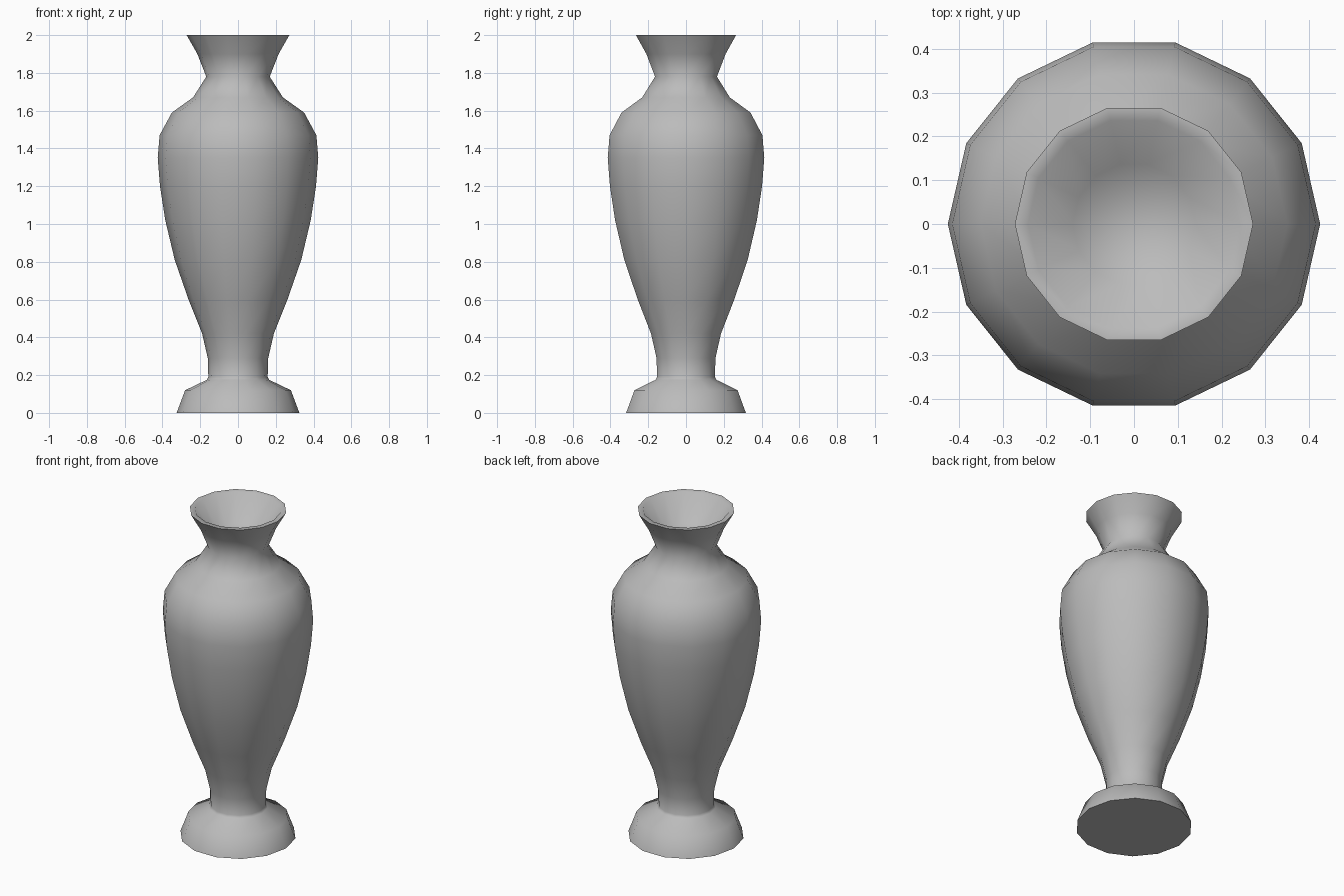
import bpy
import bmesh
from math import cos, sin, tau, radians

SIDES = 14

cube = bpy.data.objects.get("Cube")
if cube:
    bpy.data.objects.remove(cube)

# One plain grey glaze
glaze = bpy.data.materials.new("grey_glaze")
glaze.use_nodes = True
grey = (0.5, 0.5, 0.5, 1)
glaze.diffuse_color = grey
glaze.node_tree.nodes["Principled BSDF"].inputs["Base Color"].default_value = grey

# Radius and height, from the foot up to the rim and down into the mouth
foot = [(0.325, 0), (0.28, 0.12), (0.165, 0.175)]
stem = [(0.157, 0.19), (0.16, 0.29), (0.19, 0.42)]
body = [(0.262, 0.6), (0.335, 0.81), (0.385, 1.02), (0.413, 1.2), (0.425, 1.35)]
shoulder = [(0.415, 1.47), (0.35, 1.59), (0.238, 1.67)]
neck = [(0.168, 1.78), (0.215, 1.9), (0.272, 2)]
mouth = [(0.242, 2), (0.14, 1.85)]


def lathe(name, profile):
    """Spin a profile around z, closing both ends with flat caps."""
    bm = bmesh.new()
    rings = [[bm.verts.new((r * cos(tau * i / SIDES), r * sin(tau * i / SIDES), z))
              for i in range(SIDES)] for r, z in profile]
    for low, high in zip(rings, rings[1:]):
        for i in range(SIDES):
            j = (i + 1) % SIDES
            bm.faces.new((low[i], low[j], high[j], high[i]))
    bm.faces.new(rings[0][::-1])
    bm.faces.new(rings[-1])
    mesh = bpy.data.meshes.new(name)
    bm.to_mesh(mesh)
    bm.free()
    mesh.materials.append(glaze)
    obj = bpy.data.objects.new(name, mesh)
    bpy.context.collection.objects.link(obj)
    return obj


vase = lathe("vase", foot + stem + body + shoulder + neck + mouth)

# Smooth the round walls, keep the rim and foot edges crisp
bpy.ops.object.select_all(action='DESELECT')
vase.select_set(True)
bpy.context.view_layer.objects.active = vase
bpy.ops.object.shade_smooth_by_angle(angle=radians(60))
